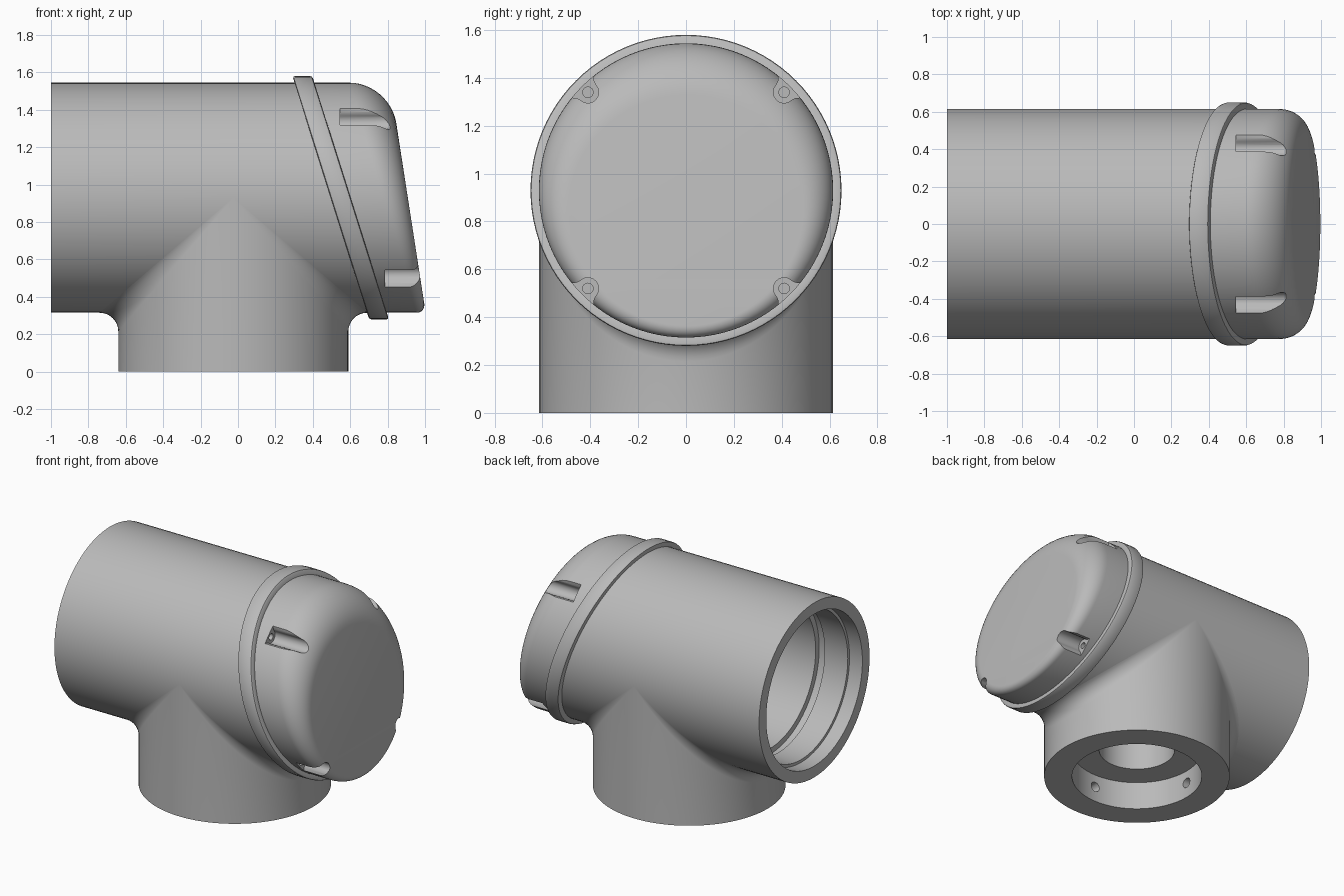
import bpy, bmesh
from math import sin, cos, pi, sqrt

if "Cube" in bpy.data.objects:
    bpy.data.objects.remove(bpy.data.objects["Cube"])

SEG = 96
AXIS = 0.93      # height of the horizontal axis
R = 0.615        # outer radius of both pipes
BX = -0.025      # x of the branch axis
TILT = 0.315     # slant of the lid joint
FACE_TILT = 0.155

grey = bpy.data.materials.new("plain grey")
grey.use_nodes = True
colour = (0.49, 0.49, 0.49, 1)
grey.diffuse_color = colour
grey.node_tree.nodes["Principled BSDF"].inputs["Base Color"].default_value = colour


def loft(name, rings, closed):
    """Skin a list of rings; a closed loft joins the last ring to the first."""
    bm = bmesh.new()
    loops = [[bm.verts.new(p) for p in ring] for ring in rings]
    pairs = list(zip(loops, loops[1:]))
    if closed:
        pairs.append((loops[-1], loops[0]))
    else:
        bm.faces.new(loops[0])
        bm.faces.new(loops[-1])
    for a, b in pairs:
        n = len(a)
        for i in range(n):
            j = (i + 1) % n
            bm.faces.new((a[i], a[j], b[j], b[i]))
    bmesh.ops.recalc_face_normals(bm, faces=bm.faces)
    mesh = bpy.data.meshes.new(name)
    bm.to_mesh(mesh)
    bm.free()
    mesh.materials.append(grey)
    obj = bpy.data.objects.new(name, mesh)
    bpy.context.collection.objects.link(obj)
    return obj


def around(fn, n=SEG):
    return [fn(2 * pi * i / n) for i in range(n)]


def x_ring(r, x, tilt=0.0):
    """Ring about the horizontal axis, sheared along x by the tilt."""
    return around(lambda t: (x - tilt * r * sin(t), r * cos(t), AXIS + r * sin(t)))


def rod(axis, centre, r, start, end, n=32):
    """Round cutter along x, y or z."""
    def point(t, s):
        a, b = r * cos(t), r * sin(t)
        return {"x": (s, centre[0] + a, centre[1] + b),
                "y": (centre[0] + a, s, centre[1] + b),
                "z": (centre[0] + a, centre[1] + b, s)}[axis]
    return loft("cutter", [around(lambda t: point(t, s), n) for s in (start, end)], False)


def cut(obj, cutters):
    for c in cutters:
        c.hide_render = True
        mod = obj.modifiers.new("cut", "BOOLEAN")
        mod.operation = "DIFFERENCE"
        mod.solver = "EXACT"
        mod.object = c
    graph = bpy.context.evaluated_depsgraph_get()
    mesh = bpy.data.meshes.new_from_object(obj.evaluated_get(graph))
    obj.modifiers.clear()
    obj.data = mesh
    for c in cutters:
        bpy.data.objects.remove(c)


# Main pipe: outer skin, slanted end, stepped bore
bore = [(0.5, -0.66), (0.54, -0.66), (0.54, -0.72), (0.515, -0.72),
        (0.515, -0.9), (0.535, -0.9), (0.535, -1)]
main_pipe = loft("main_pipe",
                 [x_ring(R, -1), x_ring(R, 0.5, TILT), x_ring(0.5, 0.5, TILT)]
                 + [x_ring(r, x) for r, x in bore], True)
cut(main_pipe, [rod("z", (BX, 0), 0.25, 0.2, AXIS, SEG)])


# Branch pipe: outer wall with a fillet running into the main pipe
def fillet_ring(step):
    def point(t):
        c = cos(t)
        a = 0.1 * abs(c)
        side = 1 if c > 0 else -1
        x = BX + R * c + side * a * (1 - cos(step))
        return (x, R * sin(t), AXIS - R * abs(c) - a * (1 - sin(step)))
    return around(point)


def saddle_ring(r):
    return around(lambda t: (BX + r * cos(t), r * sin(t),
                             AXIS - sqrt(0.55 ** 2 - (r * sin(t)) ** 2)))


def z_ring(r, z):
    return around(lambda t: (BX + r * cos(t), r * sin(t), z))


rings = [z_ring(R, 0)]
rings += [fillet_ring(pi / 2 * i / 8) for i in range(9)]
rings += [saddle_ring(r) for r in (0.53, 0.45, 0.35, 0.25)]
rings += [z_ring(0.25, 0.2), z_ring(0.43, 0.2), z_ring(0.43, 0)]
branch_pipe = loft("branch_pipe", rings, True)

# Four blind set-screw holes in the branch socket
cut(branch_pipe, [rod("x", (0, 0.11), 0.035, BX + s * 0.38, BX + s * 0.53) for s in (-1, 1)]
    + [rod("y", (BX, 0.11), 0.035, s * 0.38, s * 0.53) for s in (-1, 1)])


# Lid: hollow back, slanted flange and domed front with a varying round
def dome_ring(step):
    def point(t):
        rad = 0.132 + 0.083 * sin(t)
        r = R - rad * (1 - cos(step))
        x = 0.908 - FACE_TILT * r * sin(t) - rad * (1 - sin(step))
        return (x, r * cos(t), AXIS + r * sin(t))
    return around(point)


flange = [(0.48, 0.496), (0.638, 0.496), (0.647, 0.5), (0.65, 0.508),
          (0.65, 0.59), (0.647, 0.598), (0.638, 0.602), (R, 0.602)]
lid = loft("lid", [x_ring(0.48, 0.82, FACE_TILT)]
           + [x_ring(r, x, TILT) for r, x in flange]
           + [dome_ring(pi / 2 * i / 12) for i in range(13)], False)


# Screw pockets open to the side of the lid, each with a screw hole
def pocket(sy, sz, start):
    outline = [(-0.045 * cos(a), 0.045 * sin(a))
               for a in (pi * (i / 12 - 0.5) for i in range(13))]
    outline += [(0.015, 0.05), (0.035, 0.066), (0.055, 0.1)]
    outline += [(0.055, -0.1), (0.035, -0.066), (0.015, -0.05)]
    d = sqrt(0.5)

    def place(x):
        return [(x, sy * d * (0.58 + u - v), AXIS + sz * d * (0.58 + u + v))
                for u, v in outline]
    return loft("cutter", [place(start), place(1.2)], False)


cutters = []
for sz, floor in ((1, 0.545), (-1, 0.785)):
    for sy in (-1, 1):
        cutters.append(pocket(sy, sz, floor))
        cutters.append(rod("x", (sy * 0.41, AXIS + sz * 0.41), 0.022,
                           floor - 0.06, floor + 0.05, 24))
cut(lid, cutters)

# Smooth shading with crisp edges
bpy.ops.object.select_all(action="DESELECT")
for obj in (main_pipe, branch_pipe, lid):
    obj.select_set(True)
bpy.context.view_layer.objects.active = lid
bpy.ops.object.shade_smooth_by_angle(angle=pi / 6)
